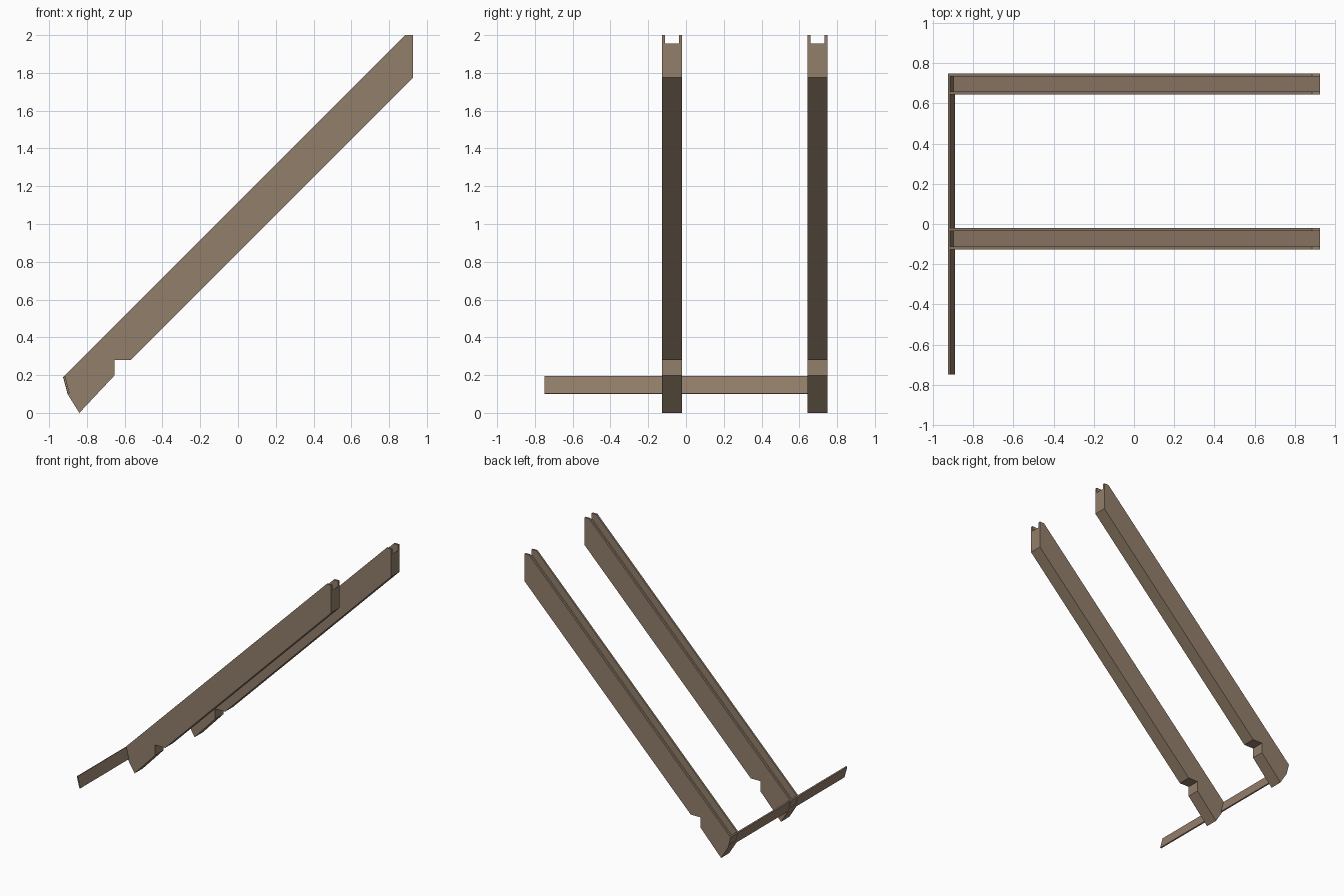
import bpy, bmesh

if "Cube" in bpy.data.objects:
    bpy.data.objects.remove(bpy.data.objects["Cube"])

wood = bpy.data.materials.new("weathered_brown_wood")
wood.diffuse_color = (0.29, 0.21, 0.145, 1)
wood.use_nodes = True
wood.node_tree.nodes["Principled BSDF"].inputs["Base Color"].default_value = wood.diffuse_color


def prism(name, profile, y0, y1):
    """Extrude an XZ profile along y from y0 to y1."""
    bm = bmesh.new()
    face = bm.faces.new([bm.verts.new((x, y0, z)) for x, z in profile])
    ext = bmesh.ops.extrude_face_region(bm, geom=[face])
    verts = [v for v in ext["geom"] if isinstance(v, bmesh.types.BMVert)]
    bmesh.ops.translate(bm, verts=verts, vec=(0, y1 - y0, 0))
    bmesh.ops.recalc_face_normals(bm, faces=bm.faces)
    mesh = bpy.data.meshes.new(name)
    bm.to_mesh(mesh)
    bm.free()
    mesh.materials.append(wood)
    obj = bpy.data.objects.new(name, mesh)
    bpy.context.collection.objects.link(obj)
    return obj


WIDTH, WALL = 0.106, 0.015
RAFTER_Y = (-0.127, 0.643)

# Rafter outline: shaped tail, birdsmouth seat, plumb-cut head
outline = [(-0.926, 0.189), (-0.902, 0.099), (-0.84, 0.0), (-0.655, 0.197),
           (-0.655, 0.28), (-0.567, 0.28), (0.926, 1.775), (0.926, 2.0),
           (0.885, 2.0)]
rafter = prism("rafter_front", outline, 0, WIDTH)

# Groove running along the whole top edge
groove = prism("groove_cutter",
               [(-1.1, -0.07), (1.1, 2.13), (1.1, 2.5), (-1.1, 0.5)],
               WALL, WIDTH - WALL)
groove.hide_render = True
cut = rafter.modifiers.new("groove", "BOOLEAN")
cut.operation = "DIFFERENCE"
cut.solver = "EXACT"
cut.object = groove
bpy.context.view_layer.objects.active = rafter
bpy.ops.object.modifier_apply(modifier=cut.name)
bpy.data.objects.remove(groove)

# Second rafter shares the mesh
rafter.location.y = RAFTER_Y[0]
back = rafter.copy()
back.name = "rafter_back"
back.location.y = RAFTER_Y[1]
bpy.context.collection.objects.link(back)

# Leaning fascia board through the rafter tails
prism("fascia_board",
      [(-0.925, 0.191), (-0.901, 0.1), (-0.891, 0.103), (-0.915, 0.195)],
      -0.749, RAFTER_Y[1] + WIDTH - WALL)
